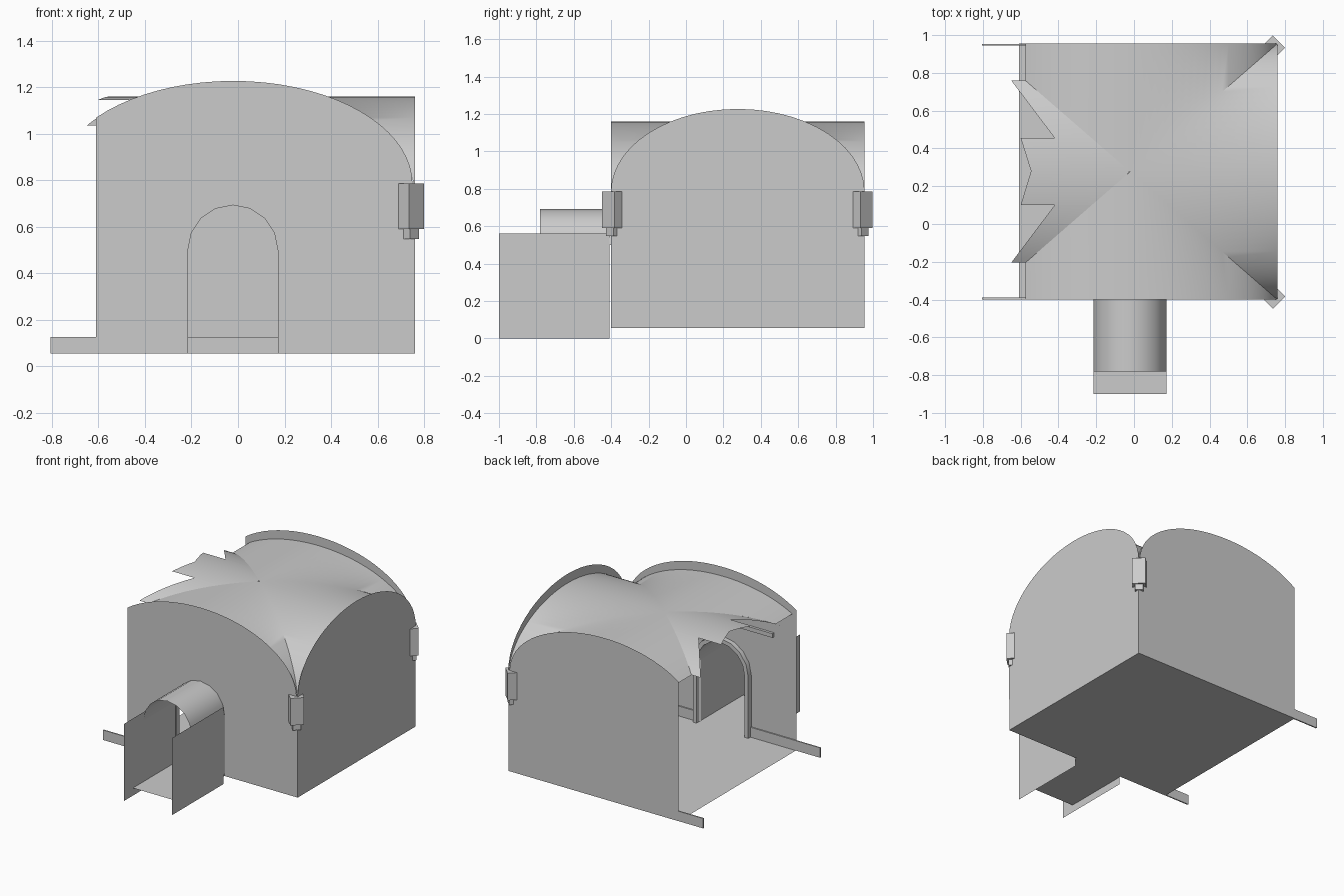
import bpy, bmesh, math
from mathutils import Matrix

if "Cube" in bpy.data.objects:
    bpy.data.objects.remove(bpy.data.objects["Cube"])

CX, CY, HX, HY = -0.02, 0.277, 0.78, 0.678     # vault centre and half spans
X0, X1, Y0, Y1 = -0.61, 0.76, -0.40, 0.955     # room limits
FLOOR = 0.055
DX, DR, DS = -0.022, 0.193, 0.50               # door centre, radius, springing


def add(name, verts, faces, smooth=False, weld=False):
    me = bpy.data.meshes.new(name)
    me.from_pydata(verts, [], faces)
    bm = bmesh.new()
    bm.from_mesh(me)
    if weld:
        bmesh.ops.remove_doubles(bm, verts=bm.verts, dist=0.0005)
        bmesh.ops.recalc_face_normals(bm, faces=bm.faces)
    bm.to_mesh(me)
    bm.free()
    ob = bpy.data.objects.new(name, me)
    bpy.context.collection.objects.link(ob)
    if smooth:
        bpy.ops.object.select_all(action='DESELECT')
        ob.select_set(True)
        bpy.context.view_layer.objects.active = ob
        bpy.ops.object.shade_smooth_by_angle(angle=math.radians(35))
    return ob


def polygon(name, pts):
    return add(name, pts, [list(range(len(pts)))])


def box(name, x0, x1, y0, y1, z0, z1, centre=(0, 0), turn=0):
    bm = bmesh.new()
    bmesh.ops.create_cube(bm, size=1, matrix=Matrix.Translation((centre[0], centre[1], 0))
                          @ Matrix.Rotation(turn, 4, 'Z')
                          @ Matrix.Translation(((x0 + x1) / 2, (y0 + y1) / 2, (z0 + z1) / 2))
                          @ Matrix.Diagonal((x1 - x0, y1 - y0, z1 - z0, 1)))
    me = bpy.data.meshes.new(name)
    bm.to_mesh(me)
    bm.free()
    bpy.context.collection.objects.link(bpy.data.objects.new(name, me))


def ruled(name, rows, smooth=True):
    """Surface of straight strips between pairs of points."""
    verts = [p for r in rows for p in r]
    n = len(rows[0])
    faces = [(i * n + k, i * n + k + 1, (i + 1) * n + k + 1, (i + 1) * n + k)
             for i in range(len(rows) - 1) for k in range(n - 1)]
    return add(name, verts, faces, smooth)


def arch(t, base, top):
    return base + (top - base) * math.sqrt(max(0, 1 - t * t))


def spans(a, b, n=28):
    """Parameters evenly spread in angle, from a to b."""
    a, b = math.acos(a), math.acos(b)
    return [math.cos(a + (b - a) * i / n) for i in range(n + 1)]


def door_path(r, z0=FLOOR):
    arc = [(DX - r * math.cos(math.pi * i / 8), DS + r * math.sin(math.pi * i / 8))
           for i in range(9)]
    return [(DX - r, z0)] + arc + [(DX + r, z0)]


# walls with curved tops
top_x = [(CX + (HX - 0.01) * t, arch(t, 0.785, 1.227)) for t in spans(1, -0.766)]
outline = [(X1, FLOOR), (X1, 0.785)] + top_x + [(X0, FLOOR)]
polygon("back_wall", [(x, Y1, z) for x, z in outline])
polygon("front_wall", [(x, Y0, z) for x, z in outline + door_path(DR)])
polygon("right_wall", [(X1, Y0, FLOOR), (X1, Y1, FLOOR)]
        + [(X1, CY + HY * t, arch(t, 0.785, 1.227)) for t in spans(1, -1)])

# floors
polygon("floor", [(X0, Y0, FLOOR), (X1, Y0, FLOOR), (X1, Y1, FLOOR), (X0, Y1, FLOOR)])
polygon("passage_floor", [(DX - DR, -0.9, FLOOR), (DX + DR, -0.9, FLOOR),
                          (DX + DR, Y0, FLOOR), (DX - DR, Y0, FLOOR)])

# groin vault: front and back webs, right web, broken left web
VB, VT = 0.74, 1.16
webs = []
for s, end in ((-1, Y0), (1, Y1)):
    webs.append([[(CX + HX * u, y, arch(u, VB, VT)) for y in (CY + s * HY * abs(u), end)]
                 for u in spans(-0.712, 0) + spans(0, 1)])
webs.append([[(x, CY + HY * v, arch(v, VB, VT)) for x in (CX + HX * abs(v), X1)]
             for v in spans(-1, 0) + spans(0, 1)])
teeth = [(-0.205, -0.65, 0.10, -0.42), (0.10, -0.60, 0.28, -0.545),
         (0.28, -0.545, 0.455, -0.60), (0.455, -0.42, 0.76, -0.65)]
for ya, xa, yb, xb in teeth:
    rows = []
    for i in range(13):
        y, x = ya + (yb - ya) * i / 12, xa + (xb - xa) * i / 12
        v = (y - CY) / HY
        z = arch(v, VB, VT)
        rows.append([(CX - HX * abs(v), y, z), (x, y, z)])
    webs.append(rows)
verts, faces = [], []
for rows in webs:
    b = len(verts)
    verts += [p for r in rows for p in r]
    faces += [(b + 2 * i, b + 2 * i + 1, b + 2 * i + 3, b + 2 * i + 2)
              for i in range(len(rows) - 1)]
add("vault", verts, faces, smooth=True, weld=True)

# entrance passage: side walls and barrel roof
for side, s in (("left", -1), ("right", 1)):
    x = DX + s * DR
    polygon("passage_wall_" + side, [(x, -1, 0), (x, -0.41, 0), (x, -0.41, 0.56), (x, -1, 0.56)])
ruled("passage_roof", [[(x, -0.78, z), (x, Y0, z)] for x, z in door_path(DR)[1:-1]])

# door frame on the inner face of the front wall
ruled("door_frame", [[(a[0], Y0, a[1]), (a[0], Y0 + 0.035, a[1]),
                      (b[0], Y0 + 0.035, b[1]), (b[0], Y0, b[1])]
                     for a, b in zip(door_path(DR), door_path(DR + 0.03))])

# skirting boards and the ledge above the door
SK = 0.127
box("skirting_back", -0.805, X1 - 0.002, Y1 - 0.01, Y1 - 0.001, FLOOR, SK)
box("skirting_front_left", -0.805, DX - DR - 0.03, Y0 + 0.001, Y0 + 0.01, FLOOR, SK)
box("skirting_front_right", DX + DR + 0.03, X1 - 0.002, Y0 + 0.001, Y0 + 0.01, FLOOR, SK)
box("skirting_right", X1 - 0.01, X1 - 0.001, Y0 + 0.01, Y1 - 0.01, FLOOR, SK)
box("wall_ledge", -0.43, -0.1, Y0 + 0.001, Y0 + 0.02, 0.83, 0.86)

# corner corbels that carry the vault
for name, y, s in (("front", -0.393, 1), ("back", 0.943, -1)):
    turn = s * math.pi / 4
    # long side lies across the corner's mirrored diagonal
    box("corbel_" + name, -0.046, 0.046, -0.032, 0.032, 0.59, 0.787, (0.745, y), turn)
    box("corbel_foot_" + name, -0.028, 0.028, -0.02, 0.02, 0.548, 0.59, (0.745, y), turn)
